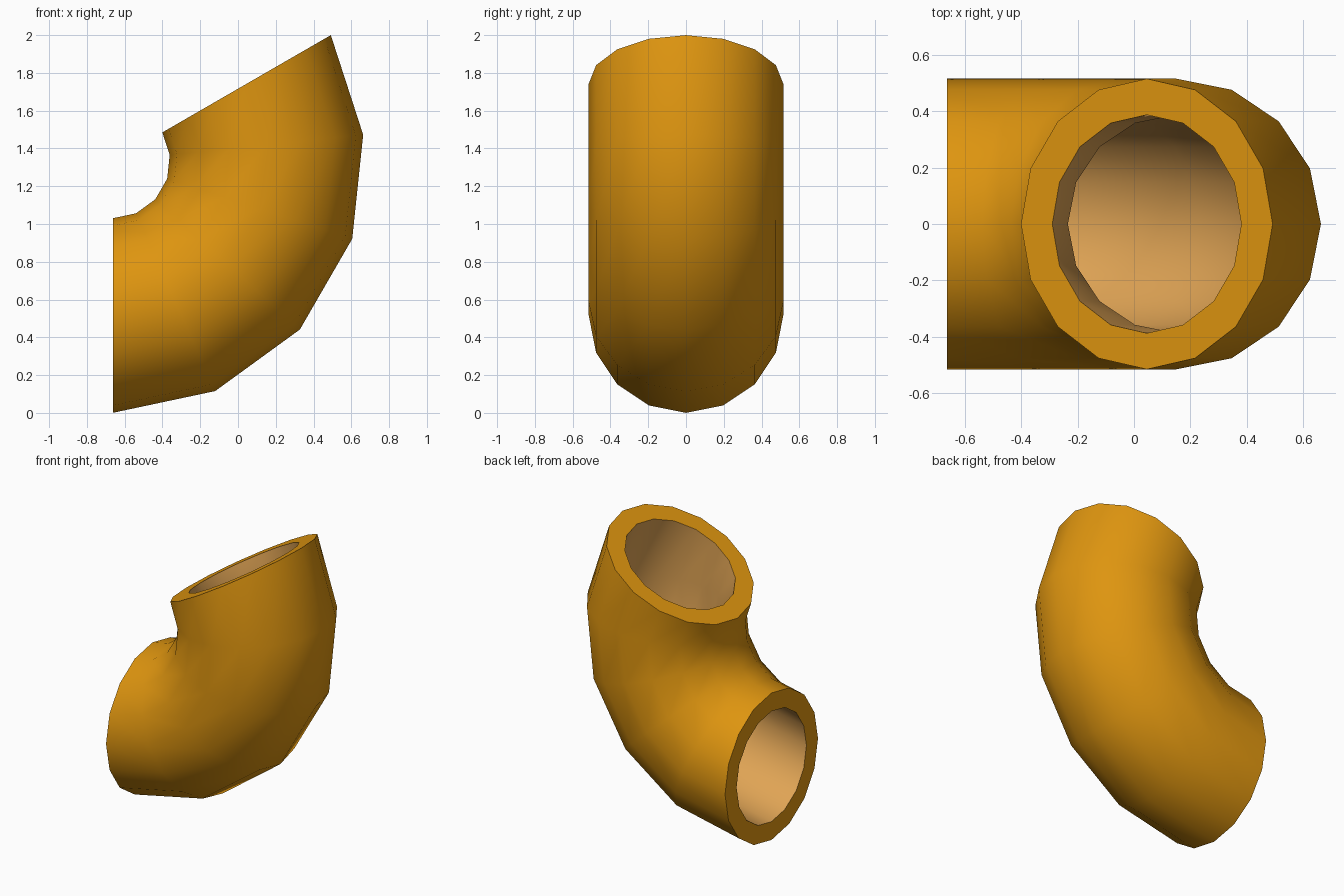
import bpy, bmesh, math

if "Cube" in bpy.data.objects:
    bpy.data.objects.remove(bpy.data.objects["Cube"])

SIDES, STEPS, SWEEP = 16, 5, math.radians(120)
BEND, R_OUT, R_IN = 0.818, 0.515, 0.387
CX, CZ = -0.663, 4 / 3          # centre of the bend


def material(name, rgb):
    m = bpy.data.materials.new(name)
    m.diffuse_color = (*rgb, 1)
    m.use_nodes = True
    m.node_tree.nodes["Principled BSDF"].inputs["Base Color"].default_value = m.diffuse_color
    return m


bm = bmesh.new()


def ring(r, a):
    """Circle of radius r placed at bend angle a."""
    pts = []
    for i in range(SIDES):
        t = 2 * math.pi * i / SIDES
        d = BEND + r * math.cos(t)
        pts.append(bm.verts.new((CX + d * math.sin(a), r * math.sin(t), CZ - d * math.cos(a))))
    return pts


def bridge(a, b, mat):
    for i in range(SIDES):
        j = (i + 1) % SIDES
        f = bm.faces.new((a[i], a[j], b[j], b[i]))
        f.material_index = mat
        f.smooth = True


angles = [SWEEP * k / STEPS for k in range(STEPS + 1)]
outer = [ring(R_OUT, a) for a in angles]
inner = [ring(R_IN, a) for a in angles]

# outer wall and bore
for k in range(STEPS):
    bridge(outer[k], outer[k + 1], 0)
    bridge(inner[k + 1], inner[k], 1)
# flat end rims
bridge(inner[0], outer[0], 0)
bridge(outer[-1], inner[-1], 0)
bmesh.ops.recalc_face_normals(bm, faces=bm.faces)

mesh = bpy.data.meshes.new("pipe_elbow")
bm.to_mesh(mesh)
bm.free()
mesh.materials.append(material("orange", (0.73, 0.30, 0.005)))
mesh.materials.append(material("tan bore", (0.74, 0.37, 0.09)))
obj = bpy.data.objects.new("pipe_elbow", mesh)
bpy.context.collection.objects.link(obj)
bpy.context.view_layer.objects.active = obj
obj.select_set(True)
bpy.ops.object.shade_smooth_by_angle(angle=math.radians(35))
